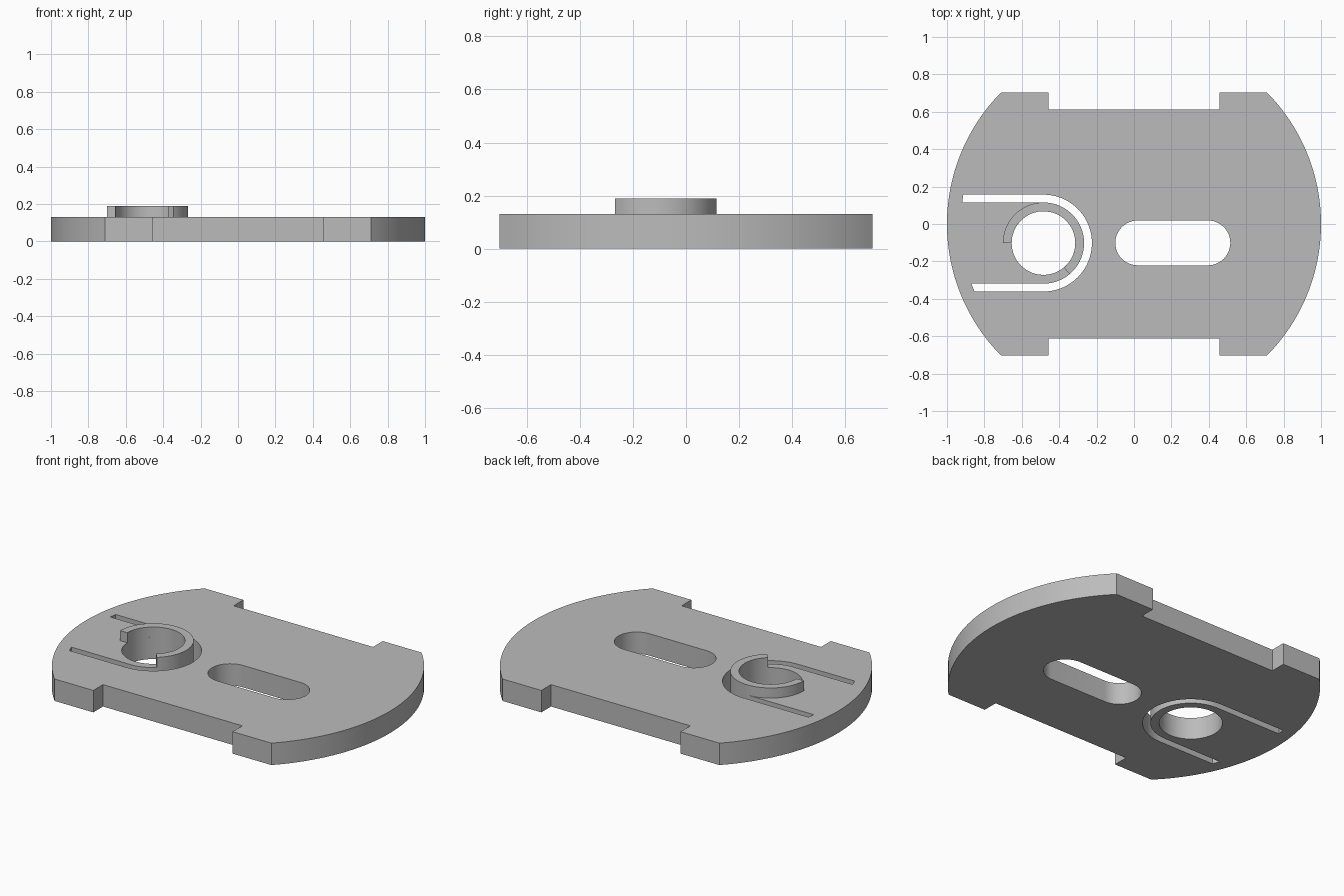
import bpy, bmesh
from math import cos, sin, pi, radians, sqrt, asin

cube = bpy.data.objects.get("Cube")
if cube:
    bpy.data.objects.remove(cube, do_unlink=True)

THICK, RING_TOP = 0.13, 0.19
HALF_Y = 0.703                      # flat front and back edges
NOTCH_X, NOTCH_Y = 0.457, 0.612     # recess in the flat edges
CX, CY = -0.484, -0.102             # centre of the spring ring
R_HOLE, R_RING, R_SLOT = 0.17, 0.217, 0.259
R_ENDS = 0.926                      # slot ends lie on this circle

grey = bpy.data.materials.new("grey plastic")
grey.use_nodes = True
colour = (0.5, 0.5, 0.5, 1)
grey.diffuse_color = colour
grey.node_tree.nodes["Principled BSDF"].inputs["Base Color"].default_value = colour


def arc(cx, cy, r, start, end, steps):
    """Points on an arc, angles in radians, both ends included."""
    return [(cx + r * cos(start + (end - start) * i / steps),
             cy + r * sin(start + (end - start) * i / steps)) for i in range(steps + 1)]


def extrude_loops(name, loops, z0, z1):
    """Fill an outline with holes and extrude it upward."""
    bm = bmesh.new()
    edges = []
    for loop in loops:
        verts = [bm.verts.new((x, y, z0)) for x, y in loop]
        edges += [bm.edges.new((v, verts[i - 1])) for i, v in enumerate(verts)]
    bmesh.ops.triangle_fill(bm, edges=edges, use_beauty=True, normal=(0, 0, 1))
    top = bmesh.ops.extrude_face_region(bm, geom=bm.faces[:], use_keep_orig=True)
    moved = [g for g in top["geom"] if isinstance(g, bmesh.types.BMVert)]
    bmesh.ops.translate(bm, verts=moved, vec=(0, 0, z1 - z0))
    bmesh.ops.recalc_face_normals(bm, faces=bm.faces[:])
    mesh = bpy.data.meshes.new(name)
    bm.to_mesh(mesh)
    bm.free()
    mesh.materials.append(grey)
    obj = bpy.data.objects.new(name, mesh)
    bpy.context.collection.objects.link(obj)
    bpy.ops.object.select_all(action='DESELECT')
    obj.select_set(True)
    bpy.context.view_layer.objects.active = obj
    bpy.ops.object.shade_smooth_by_angle(angle=radians(30))
    return obj


# Plate outline: round ends, flat sides with a wide notch
a = asin(HALF_Y)
half = arc(0, 0, 1, -a, a, 48) + [(NOTCH_X, HALF_Y), (NOTCH_X, NOTCH_Y),
                                  (-NOTCH_X, NOTCH_Y), (-NOTCH_X, HALF_Y)]
outline = half + [(-x, -y) for x, y in half]

# Round hole through the spring ring
hole = arc(CX, CY, R_HOLE, 0, 2 * pi, 64)[:-1]

# Oblong slot
r = 0.12
oblong = arc(0.395, CY + 0.001, r, -pi / 2, pi / 2, 24) + arc(0.02, CY + 0.001, r, pi / 2, 3 * pi / 2, 24)


# U-shaped slot that frees the spring tongue
def slot_end(y):
    return (-sqrt(R_ENDS ** 2 - y ** 2), y)


u_slot = ([slot_end(CY - R_SLOT)] + arc(CX, CY, R_SLOT, -pi / 2, pi / 2, 40)
          + [slot_end(CY + R_SLOT), slot_end(CY + R_RING)]
          + arc(CX, CY, R_RING, pi / 2, -pi / 2, 40) + [slot_end(CY - R_RING)])

extrude_loops("base_plate", [outline, hole, oblong, u_slot], 0, THICK)

# Raised partial collar around the round hole
start = radians(-50)
collar = arc(CX, CY, R_RING, start, pi, 56) + arc(CX, CY, R_HOLE, pi, start, 56)
extrude_loops("raised_collar", [collar], THICK, RING_TOP)
